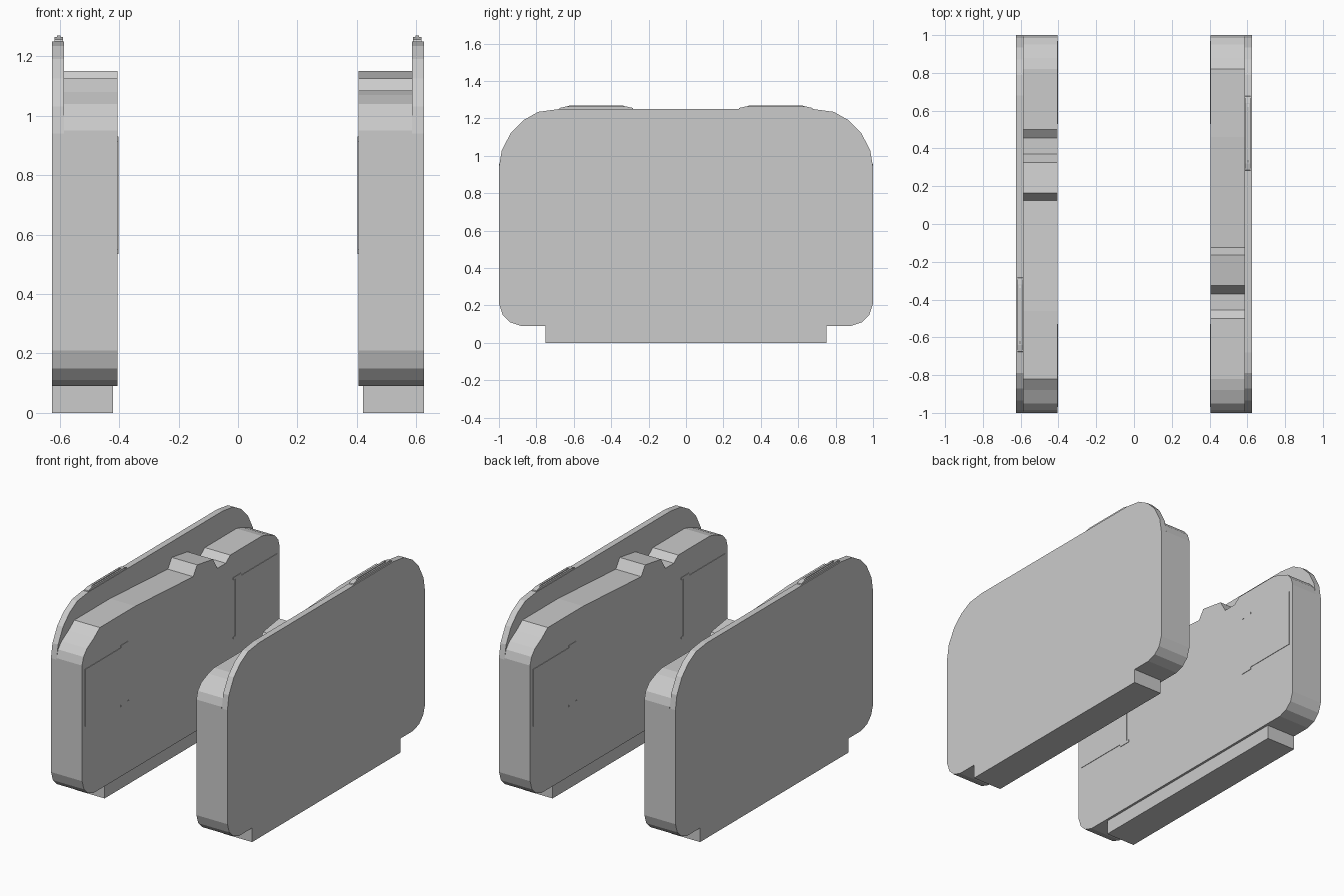
import bpy, bmesh

if "Cube" in bpy.data.objects:
    bpy.data.objects.remove(bpy.data.objects["Cube"])


def prism(name, profile, x0, x1, s):
    """Extrude a (y, z) profile from x0 to x1; s=-1 turns it half round z."""
    bm = bmesh.new()
    face = bm.faces.new([bm.verts.new((x0 * s, y * s, z)) for y, z in profile])
    ext = bmesh.ops.extrude_face_region(bm, geom=[face])
    moved = [v for v in ext["geom"] if isinstance(v, bmesh.types.BMVert)]
    bmesh.ops.translate(bm, verts=moved, vec=((x1 - x0) * s, 0, 0))
    bmesh.ops.recalc_face_normals(bm, faces=bm.faces[:])
    mesh = bpy.data.meshes.new(name)
    bm.to_mesh(mesh)
    bm.free()
    obj = bpy.data.objects.new(name, mesh)
    bpy.context.collection.objects.link(obj)
    return obj


def rect(y0, y1, z0, z1):
    return [(y0, z0), (y1, z0), (y1, z1), (y0, z1)]


# Rounded lower edge shared by the skin and the inner body
corner = [(0.75, 0.09), (0.88, 0.09), (0.94, 0.11), (0.98, 0.15), (1.0, 0.21)]
bottom = [(-y, z) for y, z in reversed(corner)] + corner

# Tall outer skin with large rounded upper corners
arc = [(1.0, 0.94), (0.985, 1.03), (0.935, 1.125), (0.87, 1.19), (0.79, 1.235), (0.68, 1.25)]
skin = bottom + arc + [(-y, z) for y, z in reversed(arc)]

# Thick inner body with a stepped, uneven top
top = [(1.0, 0.95), (0.985, 1.0), (0.95, 1.04), (0.88, 1.07), (0.82, 1.085),
       (0.5, 1.085), (0.455, 1.05), (0.37, 1.05), (0.325, 1.125), (0.165, 1.15),
       (0.125, 1.09), (-0.46, 1.125), (-0.82, 1.125), (-0.88, 1.08),
       (-0.95, 1.04), (-0.985, 1.0), (-1.0, 0.95)]
body = bottom + top

for side, s in (("left", 1), ("right", -1)):
    prism(side + "_outer_skin", skin, -0.625, -0.585, s)
    prism(side + "_inner_body", body, -0.585, -0.405, s)
    prism(side + "_foot", rect(-0.75, 0.75, 0, 0.09), -0.625, -0.42, s)

    # Low grip along the top edge
    prism(side + "_grip", [(-0.68, 1.245), (-0.28, 1.245), (-0.285, 1.256),
                           (-0.32, 1.264), (-0.64, 1.264), (-0.675, 1.256)],
          -0.618, -0.588, s)
    prism(side + "_grip_ridge", [(-0.64, 1.262), (-0.32, 1.262), (-0.34, 1.27),
                                 (-0.62, 1.27)], -0.609, -0.597, s)

    # Thin access covers with small latch tabs on the inner face
    for end, m in (("front", -1), ("back", 1)):
        prism(f"{side}_{end}_cover", rect(0.55 * m, 0.97 * m, 0.55, 0.915),
              -0.406, -0.402, s)
        for label, z in (("upper", 0.915), ("lower", 0.535)):
            prism(f"{side}_{end}_{label}_tab",
                  rect(0.53 * m, 0.61 * m, z, z + 0.015), -0.406, -0.402, s)
